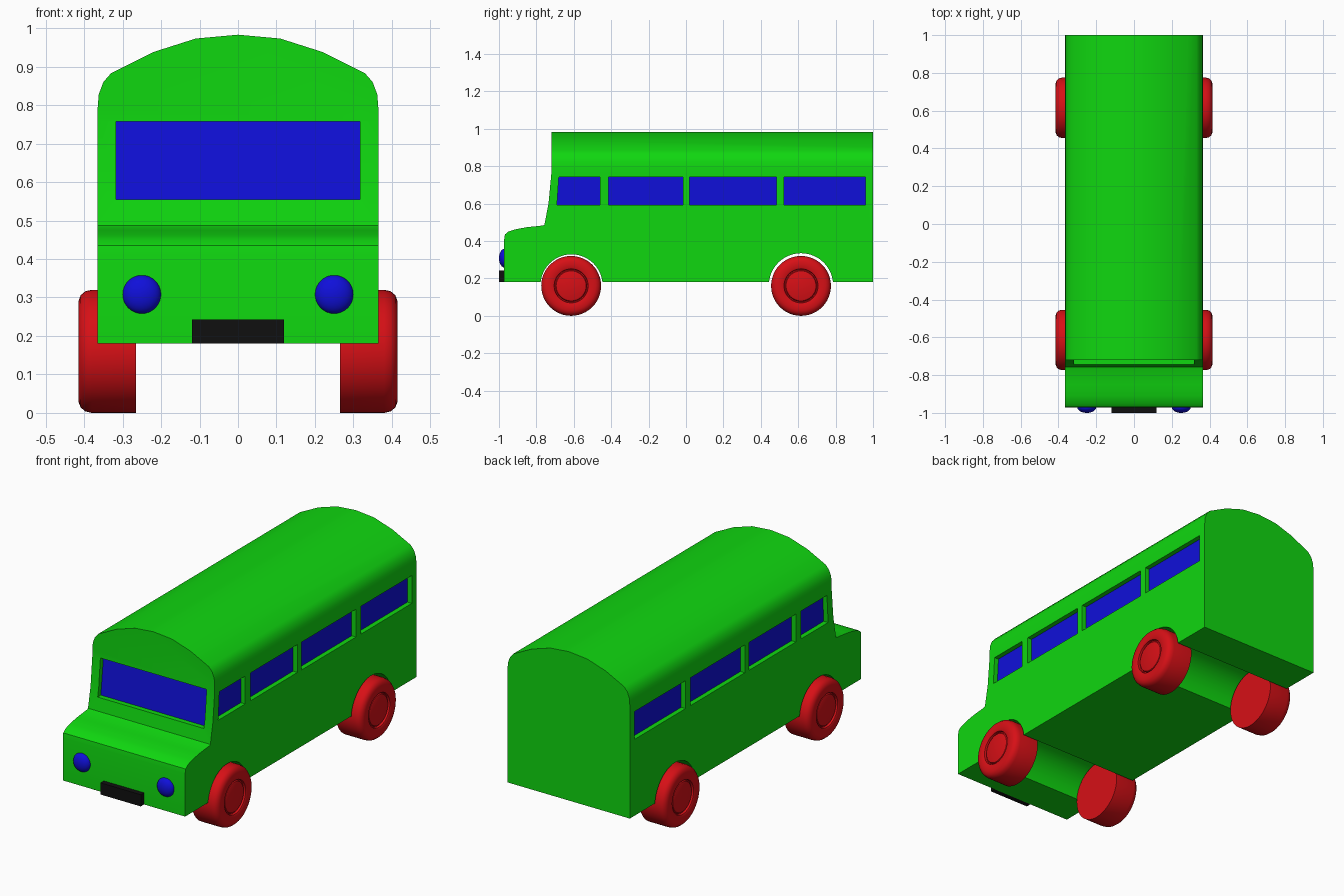
import bpy, bmesh, math
from mathutils import Matrix

cube = bpy.data.objects.get("Cube")
if cube:
    bpy.data.objects.remove(cube, do_unlink=True)


def material(name, rgb):
    m = bpy.data.materials.new(name)
    m.use_nodes = True
    m.diffuse_color = (*rgb, 1)
    m.node_tree.nodes["Principled BSDF"].inputs["Base Color"].default_value = (*rgb, 1)
    return m


green = material("green_paint", (0.005, 0.68, 0.005))
blue = material("blue_glass", (0.005, 0.005, 0.7))
red = material("red_wheel", (0.68, 0.005, 0.008))
black = material("black_trim", (0.005, 0.005, 0.005))


def finish(name, bm, mat):
    bmesh.ops.recalc_face_normals(bm, faces=bm.faces)
    mesh = bpy.data.meshes.new(name)
    bm.to_mesh(mesh)
    bm.free()
    mesh.materials.append(mat)
    ob = bpy.data.objects.new(name, mesh)
    bpy.context.collection.objects.link(ob)
    return ob


def prism(name, pts, axis, a, b, mat):
    """Extrude a closed profile along x (points are y,z) or y (points are x,z)."""
    place = (lambda p, t: (t, *p)) if axis == "x" else (lambda p, t: (p[0], t, p[1]))
    bm = bmesh.new()
    ends = [[bm.verts.new(place(p, t)) for p in pts] for t in (a, b)]
    for ring in ends:
        bm.faces.new(ring)
    n = len(pts)
    for i in range(n):
        j = (i + 1) % n
        bm.faces.new((ends[0][i], ends[0][j], ends[1][j], ends[1][i]))
    return finish(name, bm, mat)


def activate(ob):
    bpy.ops.object.select_all(action="DESELECT")
    ob.select_set(True)
    bpy.context.view_layer.objects.active = ob


def boolean(ob, cutter, operation="DIFFERENCE"):
    mod = ob.modifiers.new("cut", "BOOLEAN")
    mod.operation, mod.solver, mod.object = operation, "EXACT", cutter
    activate(ob)
    bpy.ops.object.modifier_apply(modifier=mod.name)
    bpy.data.objects.remove(cutter, do_unlink=True)


def smooth(ob, degrees=35):
    activate(ob)
    bpy.ops.object.shade_smooth_by_angle(angle=math.radians(degrees))


# Body: side outline intersected with the arched cross-section
FLOOR = 0.18
outline = [(1, FLOOR), (1, 1.1), (-0.72, 1.1), (-0.72, 0.76), (-0.735, 0.6), (-0.757, 0.487),
           (-0.765, 0.483), (-0.85, 0.474), (-0.91, 0.463), (-0.95, 0.45), (-0.968, 0.435),
           (-0.972, 0.41), (-0.972, FLOOR)]
half = [(0.365, 0.1), (0.365, 0.79), (0.362, 0.828), (0.35, 0.86), (0.33, 0.883),
        (0.22, 0.938), (0.11, 0.973)]
section = half + [(0, 0.983)] + [(-x, z) for x, z in reversed(half)]
body = prism("body", outline, "x", -0.5, 0.5, green)
boolean(body, prism("section_cutter", section, "y", -1.2, 1.0, green), "INTERSECT")

# Wheel arches, cut straight across
AXLE_Z = 0.163
for y, r in ((-0.612, 0.166), (0.615, 0.172)):
    ring = [(y + r * math.cos(k * math.tau / 48), AXLE_Z + r * math.sin(k * math.tau / 48))
            for k in range(48)]
    boolean(body, prism("arch_cutter", ring, "x", -0.6, 0.6, green))

# Windscreen recess and its sloped pane
low, high, back_low, back_high = 0.555, 0.757, -0.712, -0.69
boolean(body, prism("windscreen_cutter",
                    [(-0.85, low), (back_low, low), (back_high, high), (-0.85, high)],
                    "x", -0.317, 0.317, green))
t = 0.004
prism("windscreen", [(back_low - t, low), (back_low + t, low),
                     (back_high + t, high), (back_high - t, high)], "x", -0.317, 0.317, blue)

# Side window recesses and panes; the front one leans with the windscreen
spans = [(-0.69, -0.68, -0.46), (-0.415, -0.415, -0.015), (0.02, 0.02, 0.485), (0.525, 0.525, 0.96)]
for side, label in ((1, "left"), (-1, "right")):
    for i, (y0, y0_top, y1) in enumerate(spans, 1):
        pts = [(y0, 0.592), (y1, 0.592), (y1, 0.742), (y0_top, 0.742)]
        boolean(body, prism("window_cutter", pts, "x", side * 0.335, side * 0.45, green))
        prism(f"{label}_window_{i}", pts, "x", side * 0.331, side * 0.339, blue)
smooth(body)

# Wheels: revolved profile with rounded outer shoulder and inset hub
tyre = [(0.265, 0), (0.265, 0.16), (0.38, 0.16), (0.397, 0.156), (0.409, 0.146), (0.415, 0.13),
        (0.415, 0.096), (0.412, 0.091), (0.4, 0.089), (0.4, 0.084), (0.408, 0.08), (0.411, 0.072),
        (0.411, 0)]
for side, label in ((1, "left"), (-1, "right")):
    for y, end in ((-0.614, "front"), (0.615, "rear")):
        bm = bmesh.new()
        vs = [bm.verts.new((side * x, 0, r)) for x, r in tyre]
        edges = [bm.edges.new(pair) for pair in zip(vs, vs[1:])]
        bmesh.ops.spin(bm, geom=vs + edges, cent=(0, 0, 0), axis=(1, 0, 0),
                       angle=math.tau, steps=48, use_duplicate=False)
        bmesh.ops.remove_doubles(bm, verts=bm.verts, dist=0.0005)
        bmesh.ops.translate(bm, verts=bm.verts, vec=(0, y, 0.16))
        smooth(finish(f"{end}_{label}_wheel", bm, red))

    # Headlamps
    bm = bmesh.new()
    bmesh.ops.create_uvsphere(bm, u_segments=32, v_segments=16, radius=0.05,
                              matrix=Matrix.Translation((side * 0.25, -0.97, 0.308))
                              @ Matrix.Diagonal((1, 0.6, 1, 1)))
    smooth(finish(f"{label}_headlamp", bm, blue))

# Front plate
prism("front_plate", [(-1, FLOOR), (-0.965, FLOOR), (-0.965, 0.243), (-1, 0.243)],
      "x", -0.12, 0.12, black)
